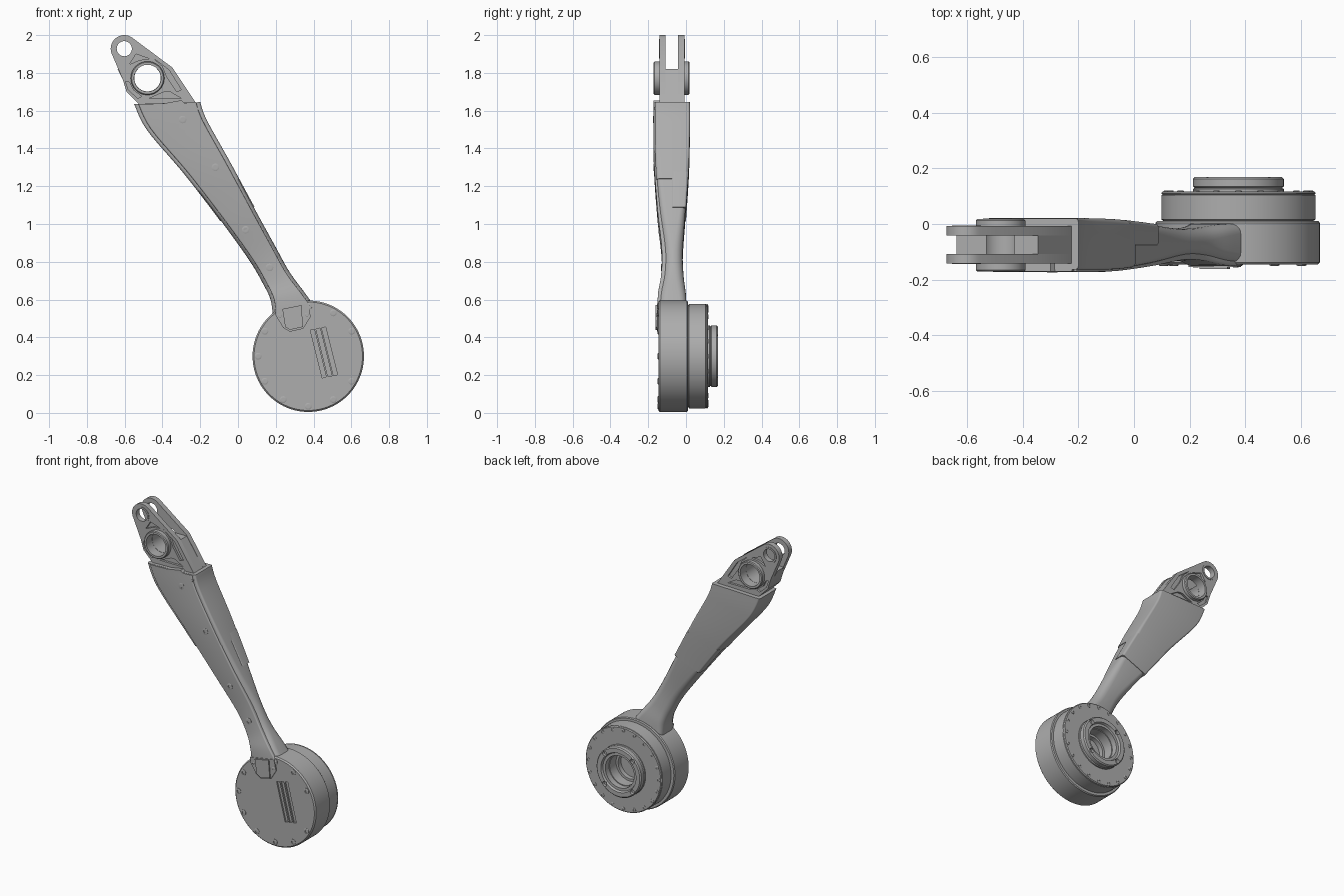
import bpy, bmesh, math
from mathutils import Vector

cube = bpy.data.objects.get("Cube")
if cube:
    bpy.data.objects.remove(cube, do_unlink=True)

grey = bpy.data.materials.new("plain_grey")
grey.use_nodes = True
grey.diffuse_color = (0.42, 0.42, 0.42, 1)
grey.node_tree.nodes["Principled BSDF"].inputs["Base Color"].default_value = (0.42, 0.42, 0.42, 1)


def finish(name, bm):
    bmesh.ops.remove_doubles(bm, verts=bm.verts, dist=1e-5)
    bmesh.ops.recalc_face_normals(bm, faces=bm.faces)
    mesh = bpy.data.meshes.new(name)
    bm.to_mesh(mesh)
    bm.free()
    mesh.materials.append(grey)
    ob = bpy.data.objects.new(name, mesh)
    bpy.context.collection.objects.link(ob)
    return ob


def activate(ob):
    bpy.ops.object.select_all(action='DESELECT')
    ob.select_set(True)
    bpy.context.view_layer.objects.active = ob


def lathe(name, profile, x, z, steps=64, closed=False):
    """Turn (radius, y) points about an axis along y."""
    bm = bmesh.new()
    vs = [bm.verts.new((x + r, y, z)) for r, y in profile]
    es = [bm.edges.new(p) for p in zip(vs, vs[1:])]
    if closed:
        es.append(bm.edges.new((vs[-1], vs[0])))
    bmesh.ops.spin(bm, geom=vs + es, cent=(x, 0, z), axis=(0, 1, 0),
                   angle=math.tau, steps=steps)
    return finish(name, bm)


def prism(name, outline, y0, y1):
    """Extrude an (x, z) outline along y."""
    bm = bmesh.new()
    face = bm.faces.new([bm.verts.new((x, y0, z)) for x, z in outline])
    ext = bmesh.ops.extrude_face_region(bm, geom=[face])["geom"]
    bmesh.ops.translate(bm, vec=(0, y1 - y0, 0),
                        verts=[g for g in ext if isinstance(g, bmesh.types.BMVert)])
    return finish(name, bm)


def cut(ob, cutters):
    activate(ob)
    for c in cutters:
        c.hide_render = True
        mod = ob.modifiers.new("cut", 'BOOLEAN')
        mod.operation, mod.solver, mod.object = 'DIFFERENCE', 'EXACT', c
        bpy.ops.object.modifier_apply(modifier=mod.name)
        bpy.data.objects.remove(c, do_unlink=True)


def rod(x, z, r, y0, y1, steps=48):
    return lathe("cutter", [(0, y0), (r, y0), (r, y1), (0, y1)], x, z, steps)


def arc(x, z, r, a0, a1, n=16):
    angles = [math.radians(a0 + (a1 - a0) * i / n) for i in range(n + 1)]
    return [(x + r * math.cos(a), z + r * math.sin(a)) for a in angles]


def screw(name, x, y, z, r, side=-1, h=0.006):
    """Socket head standing proud of a face turned to side * y."""
    lathe(name, [(r, y - side * 0.01), (r, y + side * h * 0.6), (r * 0.8, y + side * h),
                 (r * 0.5, y + side * h), (r * 0.5, y), (0, y)], x, z, 16)


# Arm stations: left x, z, right x, z, front y, back y, corner radius
STATIONS = [
    (-0.55, 1.635, -0.20, 1.645, -0.168, 0.020, 0.012),
    (-0.48, 1.495, -0.165, 1.55, -0.169, 0.021, 0.012),
    (-0.283, 1.262, -0.04, 1.325, -0.166, 0.016, 0.016),
    (-0.09, 1.01, 0.09, 1.085, -0.148, 0.000, 0.030),
    (0.06, 0.80, 0.20, 0.885, -0.126, -0.014, 0.045),
    (0.13, 0.68, 0.275, 0.75, -0.128, -0.010, 0.045),
    (0.168, 0.60, 0.355, 0.64, -0.145, 0.002, 0.040),
    (0.18, 0.52, 0.42, 0.55, -0.148, 0.006, 0.030),
]


def station(t):
    """Smooth interpolation along the arm, t counted in stations."""
    last = len(STATIONS) - 1
    i = min(int(t), last - 1)
    f = t - i
    p0, p1, p2, p3 = (STATIONS[max(0, min(last, i + k))] for k in (-1, 0, 1, 2))
    return [b + 0.5 * f * (c - a + f * (2 * a - 5 * b + 4 * c - d + f * (3 * (b - c) + d - a)))
            for a, b, c, d in zip(p0, p1, p2, p3)]


def loft(name, t0, t1, inset, depth, radius=None, rings=36):
    """Rounded boxes along the arm; depth maps (front, back) to the part's own y range."""
    bm = bmesh.new()
    loops = []
    for k in range(rings + 1):
        xl, zl, xr, zr, yf, yb, rad = station(t0 + (t1 - t0) * k / rings)
        lo, hi = depth(yf, yb)
        a, b = Vector((xl, 0, zl)), Vector((xr, 0, zr))
        u = (b - a).normalized()
        w, d = (b - a).length / 2 - inset, (hi - lo) / 2
        rad = min(radius or rad, d * 0.95)
        mid = (a + b) / 2 + Vector((0, (lo + hi) / 2, 0))
        ring = []
        for q, (sx, sy) in enumerate([(1, 1), (-1, 1), (-1, -1), (1, -1)]):
            for px, py in arc(sx * (w - rad), sy * (d - rad), rad, q * 90, q * 90 + 90, 5):
                ring.append(bm.verts.new(mid + u * px + Vector((0, py, 0))))
        loops.append(ring)
    n = len(loops[0])
    for r0, r1 in zip(loops, loops[1:]):
        for j in range(n):
            bm.faces.new((r0[j], r0[(j + 1) % n], r1[(j + 1) % n], r1[j]))
    bm.faces.new(loops[0])
    bm.faces.new(loops[-1])
    return finish(name, bm)


# Arm: inner core, upper shell with a stepped seam, front cover
loft("arm_core", 0, 7, 0.004, lambda f, b: (f + 0.008, b - 0.003))
loft("upper_shell", 0, 2.35, 0, lambda f, b: (f + 0.005, b))
loft("shell_tongue", 2.2, 2.98, 0, lambda f, b: (-0.078, b), 0.012)
loft("front_cover", 0.02, 6.85, 0.022, lambda f, b: (f - 0.003, f + 0.03), 0.008)
for x, y, z in [(-0.293, -0.171, 1.553), (-0.12, -0.169, 1.30),
                (0.04, -0.143, 0.97), (0.167, -0.129, 0.77)]:
    screw("cover_screw", x, y, z, 0.02, h=0.003)
# Raised lips around the top of the cover and the side wall tip
prism("cover_top_lip", [(-0.48, 1.60), (-0.47, 1.625), (-0.30, 1.655), (-0.265, 1.625),
                        (-0.205, 1.616), (-0.23, 1.58)], -0.171, -0.14)

# Drum housing with slots and screws
CX, CZ = 0.372, 0.30
drum = lathe("drum_housing", [(0, -0.146), (0.287, -0.146), (0.295, -0.138), (0.295, 0.004),
                              (0.29, 0.01), (0, 0.01)], CX, CZ, 96)
tilt = Vector((12, -48)).normalized()
side = Vector((-tilt.y, tilt.x)) * 0.011
slots = []
for k in range(3):
    c = Vector((0.425 + 0.030 * k, 0.314 + 0.006 * k))
    corners = [c + tilt * s * 0.13 + side * w for s, w in ((1, 1), (1, -1), (-1, -1), (-1, 1))]
    slots.append(prism("slot_cutter", corners, -0.2, -0.136))
cut(drum, slots)
for k in range(12):
    if k not in (0, 4):
        a = k * math.tau / 12
        screw("drum_screw", CX + 0.265 * math.cos(a), -0.146, CZ + 0.265 * math.sin(a), 0.018, h=0.004)

# Clip joining the arm to the drum
clip = [(0.195, 0.55), (0.37, 0.58), (0.385, 0.51), (0.345, 0.445),
        (0.275, 0.43), (0.24, 0.45), (0.20, 0.515)]
prism("joint_clip", clip, -0.154, -0.10)
prism("clip_centre", [(0.235, 0.55), (0.335, 0.57), (0.345, 0.455), (0.275, 0.44), (0.25, 0.455)],
      -0.162, -0.10)
for x, z in ((0.222, 0.475 + 0.04), (0.365, 0.52)):
    screw("clip_screw", x, -0.154, z, 0.01, h=0.003)

# Rear flange and hollow hub
lathe("rear_flange", [(0.27, 0.0), (0.27, 0.012), (0.277, 0.016), (0.277, 0.104), (0.271, 0.106),
                      (0.277, 0.108), (0.277, 0.112), (0.272, 0.117), (0.10, 0.117), (0.10, 0.05),
                      (0.085, 0.05), (0.085, 0.02), (0, 0.02)], CX + 0.003, CZ, 96)
hub = lathe("rear_hub", [(0.163, 0.10), (0.163, 0.125), (0.157, 0.13), (0.163, 0.135),
                         (0.163, 0.162), (0.156, 0.169), (0.128, 0.169), (0.122, 0.155),
                         (0.105, 0.155), (0.105, 0.10)], CX + 0.003, CZ, 64, closed=True)
for k in range(20):
    a = k * math.tau / 20
    screw("flange_screw", CX + 0.003 + 0.257 * math.cos(a), 0.117, CZ + 0.257 * math.sin(a), 0.012, 1, 0.003)
cut(hub, [rod(CX + 0.003 + 0.142 * math.cos(a), CZ + 0.142 * math.sin(a), 0.016, 0.15, 0.2, 16)
          for a in (math.pi / 4 + k * math.pi / 2 for k in range(4))])

# Clevis: two lug plates, a web between them and bearing bosses
EX, EZ, BX, BZ = -0.602, 1.928, -0.479, 1.772
foot = [(-0.61, 1.765), (-0.59, 1.70), (-0.52, 1.63), (-0.48, 1.55), (-0.25, 1.55),
        (-0.215, 1.63), (-0.347, 1.828)]
lug = arc(EX, EZ, 0.072, 48, 200) + foot
pockets = [
    [(-0.575, 1.845), (-0.54, 1.90), (-0.50, 1.885), (-0.47, 1.875), (-0.52, 1.868)],
    [(-0.445, 1.875), (-0.365, 1.815), (-0.30, 1.71), (-0.325, 1.70), (-0.375, 1.775), (-0.40, 1.835)],
    [(-0.595, 1.755), (-0.58, 1.71), (-0.53, 1.665), (-0.51, 1.675), (-0.555, 1.71), (-0.575, 1.75)],
    [(-0.47, 1.665), (-0.39, 1.70), (-0.36, 1.70), (-0.30, 1.665)],
]
for name, y0, y1, p0, p1 in (("front_lug", -0.141, -0.108, -0.2, -0.126),
                             ("rear_lug", -0.042, -0.008, -0.022, 0.1)):
    plate = prism(name, lug, y0, y1)
    cut(plate, [rod(EX, EZ, 0.042, -0.3, 0.3), rod(BX, BZ, 0.075, -0.3, 0.3)]
        + [prism("pocket_cutter", p, p0, p1) for p in pockets])
web = prism("lug_web", [(-0.638, 1.82)] + foot[:-1] + [(-0.345, 1.82)], -0.109, -0.041)
cut(web, [rod(BX, BZ, 0.07, -0.3, 0.3)])
for name, y0, y1 in (("front_boss", -0.171, -0.108), ("rear_boss", -0.042, 0.018)):
    lathe(name, [(0.071, y0), (0.084, y0), (0.089, y0 + 0.005), (0.089, y1 - 0.005),
                 (0.084, y1), (0.071, y1)], BX, BZ, 48, closed=True)
for name, y0, y1 in (("front_eye_ring", -0.144, -0.11), ("rear_eye_ring", -0.04, -0.005)):
    lathe(name, [(0.04, y0), (0.052, y0), (0.052, y1), (0.04, y1)], EX, EZ, 40, closed=True)

# Smooth shading with sharp edges kept
bpy.ops.object.select_all(action='DESELECT')
for ob in bpy.context.collection.objects:
    if ob.type == 'MESH' and grey.name in ob.data.materials:
        ob.select_set(True)
        bpy.context.view_layer.objects.active = ob
bpy.ops.object.shade_smooth_by_angle(angle=math.radians(30))
